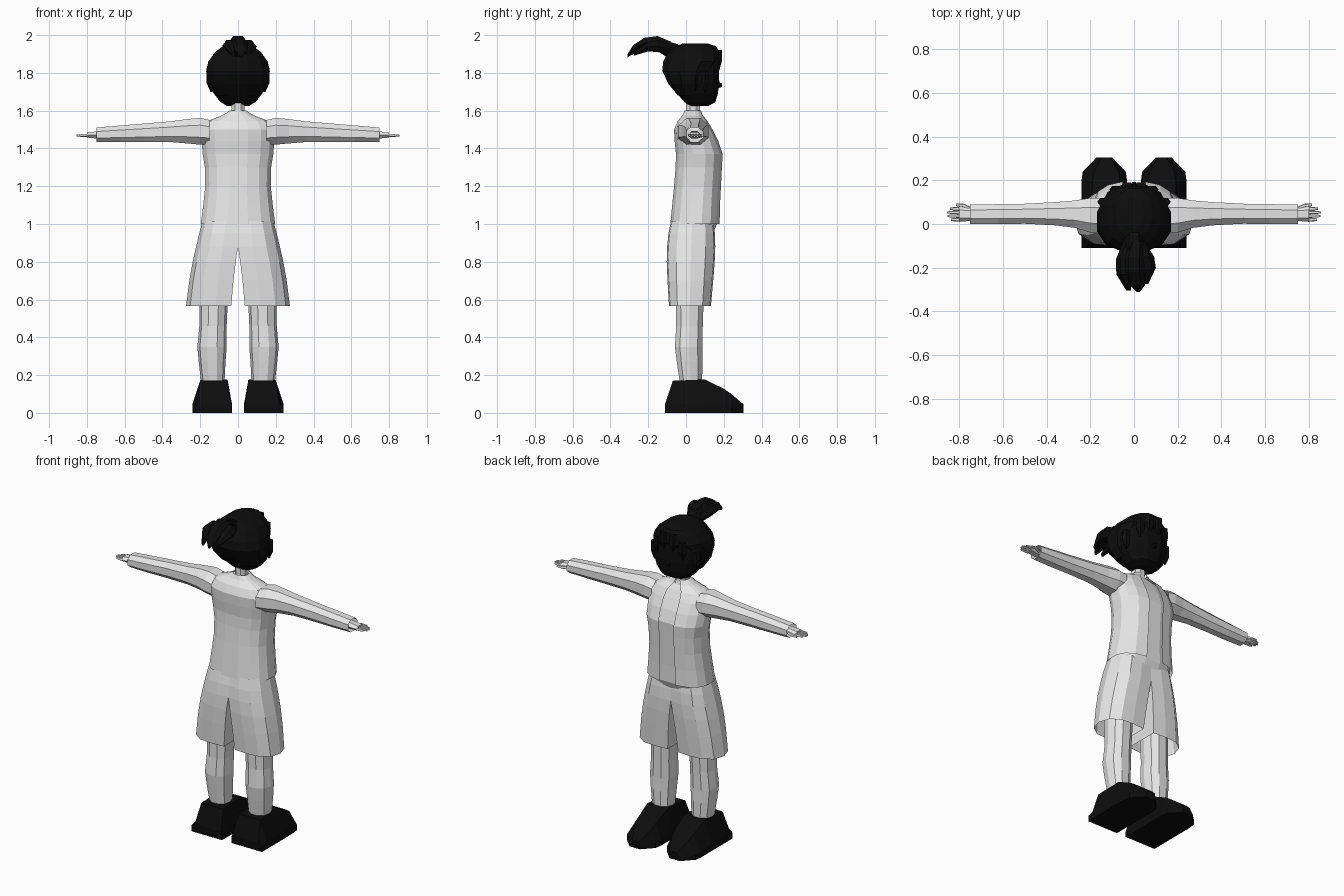
import bpy, bmesh, math


def material(name, v):
    m = bpy.data.materials.new(name)
    m.diffuse_color = (v, v, v, 1)
    return m


GREY = material("light grey", 0.8)
BLACK = material("near black", 0.004)


def spow(v, p):
    return math.copysign(abs(v) ** p, v)


def oval(a0, a1, b0, b1, n, p=1.0):
    """Points of a boxy oval; an edge is centred on the +b side."""
    pts = []
    for i in range(n):
        t = 2 * math.pi * (i + 0.5) / n
        pts.append(((a0 + a1) / 2 + (a1 - a0) / 2 * spow(math.sin(t), p),
                    (b0 + b1) / 2 + (b1 - b0) / 2 * spow(math.cos(t), p)))
    return pts


def ring_z(z, x0, x1, y0, y1, n=8, p=0.9):
    return [(a, b, z) for a, b in oval(x0, x1, y0, y1, n, p)]


def ring_x(x, y0, y1, z0, z1, n=6, p=0.9):
    return [(x, a, b) for a, b in oval(y0, y1, z0, z1, n, p)]


def ring_y(y, xc, r, z0, z1, n=6):
    return [(a, y, b) for a, b in oval(xc - r, xc + r, z0, z1, n)]


def loft(name, rings, mat, caps=(True, True), mirror=False, skip=()):
    """Skin between rings; skip lists the side columns left open."""
    bm = bmesh.new()
    vs = [[bm.verts.new(c) for c in r] for r in rings]
    n = len(vs[0])
    for a, b in zip(vs, vs[1:]):
        for i in range(n):
            if i not in skip:
                j = (i + 1) % n
                bm.faces.new((a[i], a[j], b[j], b[i]))
    if caps[0]:
        bm.faces.new(vs[0])
    if caps[1]:
        bm.faces.new(vs[-1])
    # drop the hidden wall on the mirror plane
    if mirror:
        inner = [f for f in bm.faces if all(abs(v.co.x) < 1e-4 for v in f.verts)]
        bmesh.ops.delete(bm, geom=inner, context='FACES')
    bmesh.ops.recalc_face_normals(bm, faces=bm.faces)
    me = bpy.data.meshes.new(name)
    bm.to_mesh(me)
    bm.free()
    me.materials.append(mat)
    ob = bpy.data.objects.new(name, me)
    bpy.context.collection.objects.link(ob)
    if mirror:
        ob.modifiers.new("mirror", 'MIRROR').use_axis = (True, False, False)
    return ob


# Jacket, open down the +y side, with a shirt just inside it
torso = [(1.0, .2, -.085, .18), (1.1, .187, -.075, .182), (1.2, .176, -.065, .187),
         (1.3, .178, -.057, .192), (1.37, .19, -.055, .196), (1.44, .195, -.062, .172),
         (1.5, .195, -.065, .142), (1.545, .165, -.045, .115), (1.575, .085, -.02, .09),
         (1.6, .045, -.008, .08)]
loft("jacket", [ring_z(z, -r, r, a, b, 16, .8) for z, r, a, b in torso], GREY,
     (False, False), skip=(15,))
shirt = [(.93, .17, -.06, .135)] + [(z, r * .93, a + .012, b - .014) for z, r, a, b in torso[:-1]]
loft("shirt", [ring_z(z, -r, r, a, b, 16, .8) for z, r, a, b in shirt], GREY)

# Sleeves, open at the wrist
sleeve = [(.15, -.05, .125, 1.415, 1.555), (.2, -.045, .125, 1.415, 1.567),
          (.27, -.022, .112, 1.422, 1.56), (.36, -.01, .104, 1.43, 1.547),
          (.5, -.002, .096, 1.43, 1.535), (.62, -.004, .094, 1.43, 1.525),
          (.75, -.003, .092, 1.432, 1.513)]
loft("sleeve", [ring_x(x, a, b, c, d, 8) for x, a, b, c, d in sleeve], GREY,
     (False, False), True)

# Hands
palm = [(.68, .015, .075, 1.45, 1.495), (.75, .014, .076, 1.45, 1.492),
        (.8, .01, .08, 1.456, 1.487)]
loft("palm", [ring_x(*s) for s in palm], GREY, mirror=True)
for i, tip in enumerate((.838, .853, .855, .842)):
    y = .02 + i * .0165
    loft("finger", [ring_x(x, y - r, y + r, 1.469 - r, 1.469 + r, 5)
                    for x, r in ((.79, .009), (.825, .008), (tip, .005))], GREY, mirror=True)
loft("thumb", [ring_x(x, y - r, y + r, 1.467 - r, 1.467 + r, 5)
               for x, y, r in ((.745, .068, .011), (.78, .084, .009), (.815, .088, .006))],
     GREY, mirror=True)

# Shorts: one leg as a D-shaped section, mirrored
D = [(0, -.95), (.35, -1), (.68, -.94), (.91, -.6), (1, 0),
     (.91, .6), (.68, .94), (.35, 1), (0, .95), (0, 0)]
shorts = [(1.015, 0, .188, -.08, .145), (.95, 0, .205, -.093, .153), (.88, 0, .222, -.1, .155),
          (.8, .012, .24, -.102, .152), (.7, .024, .258, -.098, .144), (.565, .036, .275, -.09, .132)]
loft("shorts", [[(x0 + u * (x1 - x0), (a + b) / 2 + v * (b - a) / 2, z) for u, v in D]
                for z, x0, x1, a, b in shorts], GREY, (False, False), True)

# Legs
leg = [(.8, .045, .2, -.065, .1), (.57, .055, .205, -.057, .096), (.46, .06, .205, -.055, .092),
       (.35, .06, .215, -.062, .09), (.27, .066, .208, -.052, .09), (.15, .072, .194, -.034, .088)]
loft("leg", [ring_z(*s, 10) for s in leg], GREY, mirror=True)

# Shoes: trapezoid sections from heel to toe
shoe = [(-.11, .104, .09, .05, .07), (-.07, .104, .073, .17, .09), (.1, .104, .068, .177, .1),
        (.2, .104, .062, .128, .075), (.24, .098, .056, .1, .06), (.305, .035, .022, .045, .025)]
loft("shoe", [[(.136 - w, y, 0), (.136 - w, y, m * .5), (.127 - t, y, h),
               (.127 + t, y, h), (.136 + w, y, m * .5), (.136 + w, y, 0)]
              for y, w, t, h, m in shoe], BLACK, mirror=True)

# Neck
loft("neck", [ring_z(z, -r, r, .035 - r, .04 + r) for z, r in
              ((1.55, .05), (1.59, .037), (1.66, .037))], GREY)

# Head
head = [(1.625, .06, .02, .12), (1.645, .095, -.01, .158), (1.69, .132, -.05, .172),
        (1.75, .155, -.09, .18), (1.82, .16, -.115, .18), (1.88, .13, -.1, .175),
        (1.93, .085, -.06, .15)]
loft("head", [ring_z(z, -r, r, a, b, 12, .85) for z, r, a, b in head], BLACK)
loft("nose", [ring_y(y, 0, r, 1.735 - r, 1.735 + r) for y, r in ((.165, .022), (.191, .01))], BLACK)

# Hair cap, cut away from the lower face
cap = [(1.68, .125, -.045, .1), (1.74, .162, -.095, .12), (1.81, .174, -.13, .15),
       (1.86, .162, -.125, .186), (1.91, .125, -.1, .18), (1.94, .085, -.06, .165),
       (1.955, .045, -.02, .12)]
loft("hair_cap", [ring_z(z, -r, r, a, b, 12, .85) for z, r, a, b in cap], BLACK)

# Side locks and fringe hanging over the face
for name, x, y, z0 in (("side_lock", .14, .1, 1.7), ("fringe", .085, .155, 1.77),
                       ("inner_fringe", .03, .17, 1.81)):
    loft(name, [ring_z(z, x - r, x + r, y - r * .7, y + min(r, .022), 6) for z, r in
                ((z0, .006), (z0 + .05, .028), (z0 + .11, .025))], BLACK, mirror=True)

# Ponytail: base and overlapping tapered locks
locks = [
    [(-.04, 0, .04, 1.89, 1.955), (-.1, 0, .05, 1.875, 1.975), (-.15, 0, .045, 1.91, 1.99)],
    [(-.08, .01, .035, 1.9, 1.97), (-.15, .0, .05, 1.925, 2.0), (-.22, .0, .05, 1.93, 1.99),
     (-.28, .015, .035, 1.9, 1.95), (-.31, .02, .008, 1.88, 1.9)],
    [(-.08, -.02, .03, 1.89, 1.95), (-.16, -.04, .042, 1.91, 1.98), (-.23, -.045, .036, 1.92, 1.975),
     (-.305, -.025, .01, 1.885, 1.91)],
    [(-.08, .02, .03, 1.89, 1.95), (-.15, .05, .042, 1.905, 1.98), (-.2, .06, .04, 1.91, 1.965),
     (-.275, .055, .01, 1.89, 1.91)],
]
for k, lock in enumerate(locks):
    loft("ponytail_lock" if k else "ponytail_base", [ring_y(*s) for s in lock], BLACK)
